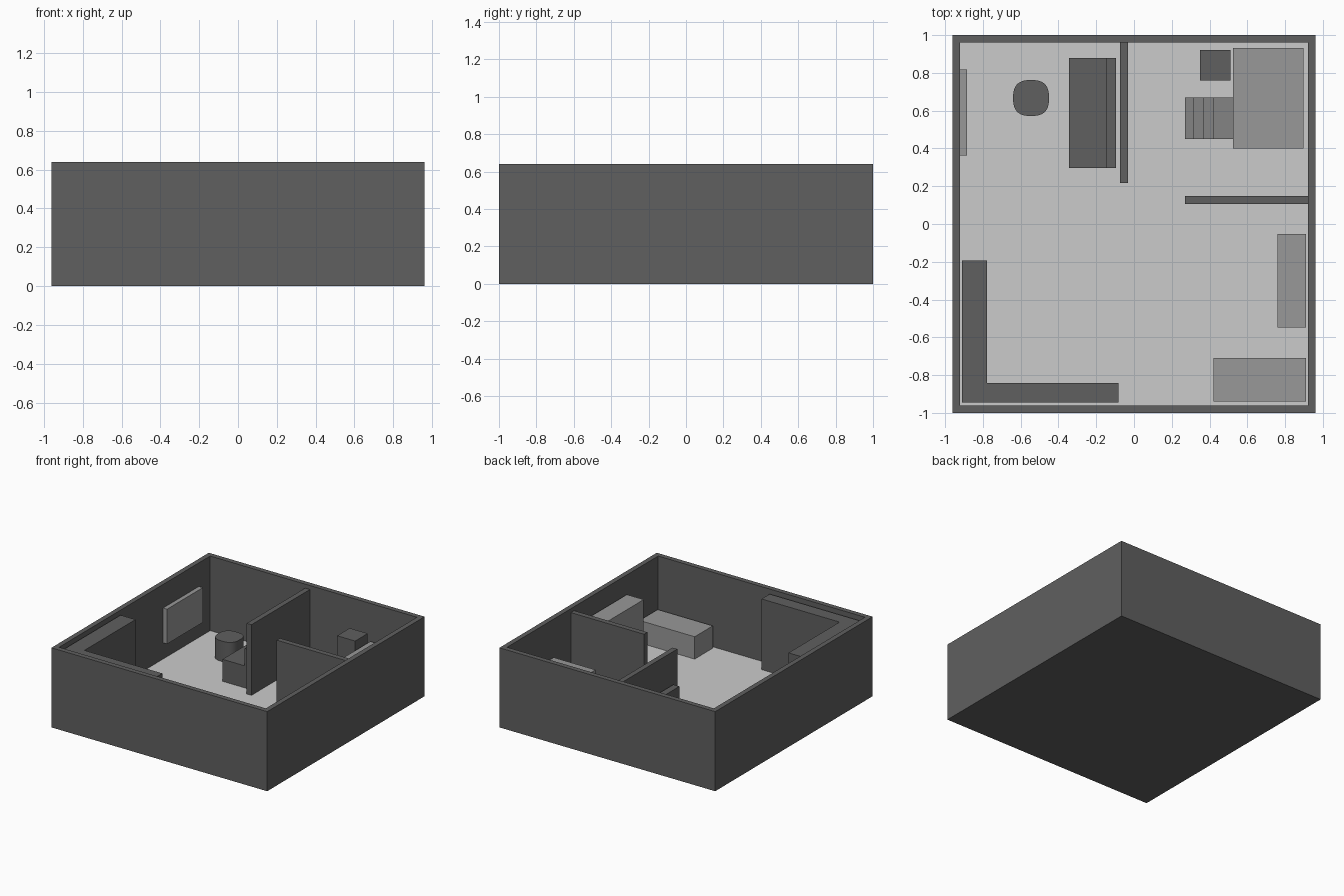
import bpy, bmesh, math

if "Cube" in bpy.data.objects:
    bpy.data.objects.remove(bpy.data.objects["Cube"])

FLOOR = 0.04
TALL = 0.608


def grey(name, v):
    m = bpy.data.materials.new(name)
    m.diffuse_color = (v, v, v, 1)
    m.use_nodes = True
    m.node_tree.nodes["Principled BSDF"].inputs["Base Color"].default_value = m.diffuse_color
    return m


DARK, MID = grey("dark_grey", 0.116), grey("mid_grey", 0.23)
LIGHT, PALE = grey("light_grey", 0.315), grey("pale_grey", 0.58)


def prism(name, pts, z0, z1, mat, axis="z"):
    """Extrude a profile: (x, y) points along z, or (x, z) points along y."""
    put = (lambda a, b, d: (a, b, d)) if axis == "z" else (lambda a, b, d: (a, d, b))
    bm = bmesh.new()
    base = bm.faces.new([bm.verts.new(put(a, b, z0)) for a, b in pts])
    ext = bmesh.ops.extrude_face_region(bm, geom=[base], use_keep_orig=True)
    top = [g for g in ext["geom"] if isinstance(g, bmesh.types.BMVert)]
    step = (0, 0, z1 - z0) if axis == "z" else (0, z1 - z0, 0)
    bmesh.ops.translate(bm, vec=step, verts=top)
    bmesh.ops.recalc_face_normals(bm, faces=bm.faces)
    me = bpy.data.meshes.new(name)
    bm.to_mesh(me)
    bm.free()
    me.materials.append(mat)
    ob = bpy.data.objects.new(name, me)
    bpy.context.collection.objects.link(ob)
    return ob


def rect(x0, x1, y0, y1):
    return [(x0, y0), (x1, y0), (x1, y1), (x0, y1)]


# Outer walls: open tray made by insetting the top of a box and pushing it down
shell = prism("outer_walls", rect(-0.96, 0.96, -1, 1), 0, 0.64, DARK)
bm = bmesh.new()
bm.from_mesh(shell.data)
top = max(bm.faces, key=lambda f: f.calc_center_median().z)
bmesh.ops.inset_region(bm, faces=[top], thickness=0.04, use_even_offset=True)
inner = bmesh.ops.extrude_discrete_faces(bm, faces=[top])["faces"][0]
bmesh.ops.translate(bm, vec=(0, 0, -0.62), verts=inner.verts)
bm.to_mesh(shell.data)
bm.free()

# Floor panel
prism("floor", rect(-0.92, 0.92, -0.96, 0.96), 0.02, FLOOR, PALE)

# Box-shaped parts: name, x0, x1, y0, y1, bottom, top, material
for name, x0, x1, y0, y1, z0, z1, mat in [
    ("long_partition", -0.075, -0.033, 0.218, 0.96, FLOOR, TALL, DARK),
    ("side_partition", 0.27, 0.92, 0.106, 0.148, FLOOR, TALL, DARK),
    ("wall_screen", -0.92, -0.885, 0.363, 0.818, 0.17, 0.45, LIGHT),
    ("bed", 0.525, 0.897, 0.40, 0.932, FLOOR, 0.35, LIGHT),
    ("side_cabinet", 0.35, 0.51, 0.76, 0.92, FLOOR, 0.415, DARK),
    ("tall_cabinet", 0.76, 0.91, -0.548, -0.053, FLOOR, 0.49, LIGHT),
    ("low_cabinet", 0.42, 0.91, -0.94, -0.71, FLOOR, 0.22, LIGHT),
]:
    prism(name, rect(x0, x1, y0, y1), z0, z1, mat)

# Tall L-shaped unit in the front left corner
prism("corner_units", [(-0.91, -0.945), (-0.083, -0.945), (-0.083, -0.842),
                       (-0.777, -0.842), (-0.777, -0.193), (-0.91, -0.193)],
      FLOOR, TALL, DARK)

# Sofa: seat and backrest as one stepped profile
prism("sofa", [(-0.345, FLOOR), (-0.095, FLOOR), (-0.095, 0.357), (-0.148, 0.357),
               (-0.148, 0.217), (-0.345, 0.217)], 0.296, 0.88, DARK, axis="y")

# Steps rising to the bed
edges = [0.27, 0.314, 0.366, 0.418, 0.525]
profile = [(edges[-1], FLOOR), (edges[0], FLOOR)]
for i in range(4):
    h = FLOOR + 0.062 * (i + 1)
    profile += [(edges[i], h), (edges[i + 1], h)]
prism("bed_steps", profile, 0.449, 0.67, MID, axis="y")

# Round-cornered table (superellipse outline)
pts = []
for i in range(48):
    c, s = math.cos(i * math.tau / 48), math.sin(i * math.tau / 48)
    pts.append((-0.545 + 0.095 * math.copysign(abs(c) ** 0.75, c),
                0.667 + 0.095 * math.copysign(abs(s) ** 0.75, s)))
table = prism("round_table", pts, FLOOR, 0.205, DARK)
bpy.context.view_layer.objects.active = table
table.select_set(True)
bpy.ops.object.shade_smooth_by_angle(angle=math.radians(35))
